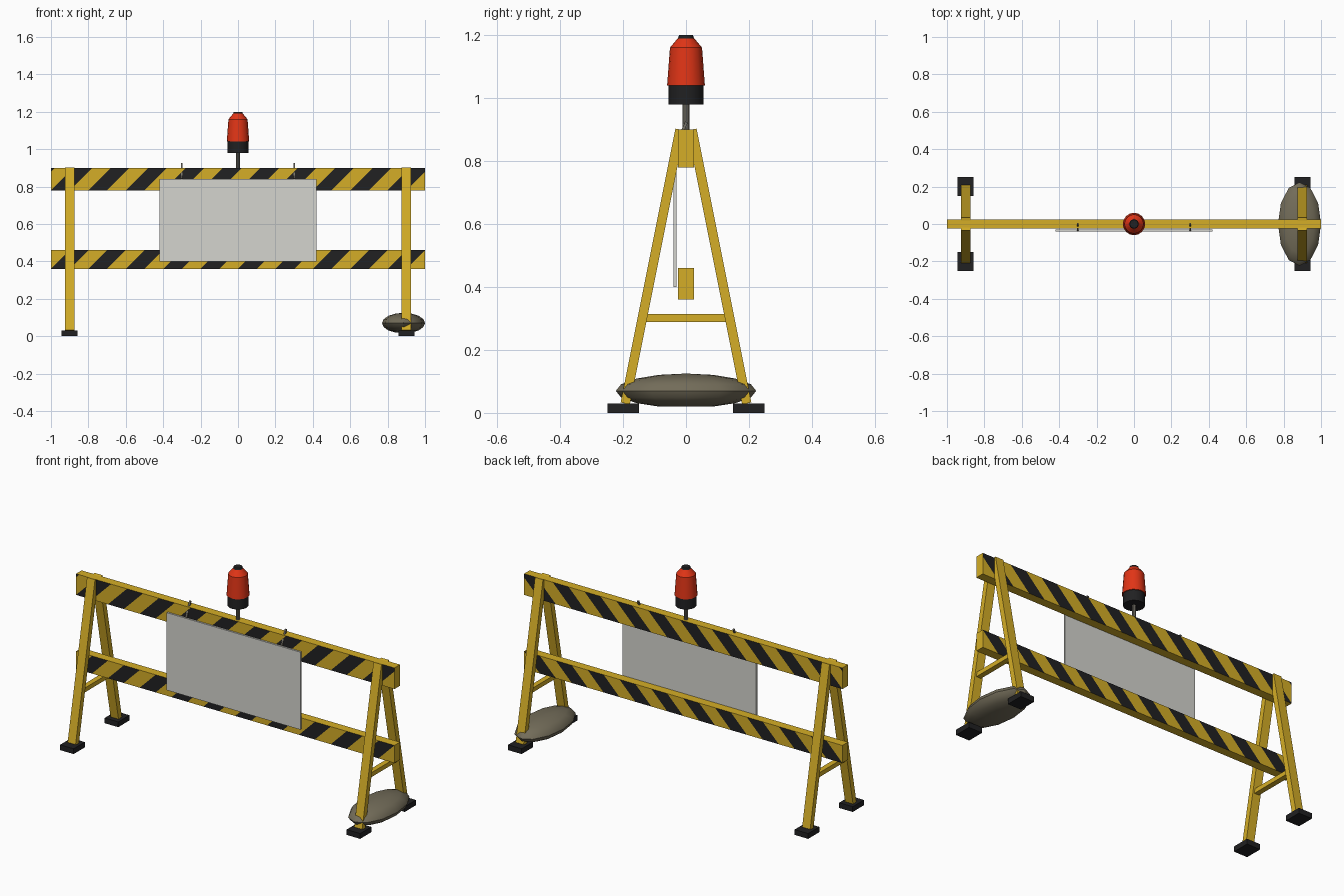
import bpy, bmesh, math
from mathutils import Vector, Matrix

if "Cube" in bpy.data.objects:
    bpy.data.objects.remove(bpy.data.objects["Cube"])


def material(name, rgb):
    m = bpy.data.materials.new(name)
    m.diffuse_color = (*rgb, 1)
    m.use_nodes = True
    m.node_tree.nodes["Principled BSDF"].inputs["Base Color"].default_value = m.diffuse_color
    return m


YELLOW = material("safety yellow", (0.66, 0.42, 0.02))
BLACK = material("rubber black", (0.015, 0.015, 0.016))
RED = material("lamp red", (0.75, 0.035, 0.008))
WHITE = material("panel grey white", (0.66, 0.66, 0.62))
METAL = material("bare metal", (0.18, 0.17, 0.14))
CANVAS = material("sandbag canvas", (0.17, 0.15, 0.10))


def finish(name, bm, mats, smooth=False):
    bmesh.ops.recalc_face_normals(bm, faces=bm.faces)
    me = bpy.data.meshes.new(name)
    bm.to_mesh(me)
    bm.free()
    for m in mats:
        me.materials.append(m)
    ob = bpy.data.objects.new(name, me)
    bpy.context.collection.objects.link(ob)
    if smooth:
        bpy.ops.object.select_all(action='DESELECT')
        ob.select_set(True)
        bpy.context.view_layer.objects.active = ob
        bpy.ops.object.shade_smooth_by_angle(angle=math.radians(35))
    return ob


def box_bm(center, size):
    bm = bmesh.new()
    bmesh.ops.create_cube(bm, size=1, matrix=Matrix.Translation(center) @ Matrix.Diagonal((*size, 1)))
    return bm


def box(name, center, size, mat):
    return finish(name, box_bm(center, size), [mat])


def beam(name, a, b, wx, wy, mat):
    # box stretched between two points lying in a yz plane
    a, b = Vector(a), Vector(b)
    d = b - a
    rot = Matrix.Rotation(math.atan2(-d.y, d.z), 4, 'X')
    bm = bmesh.new()
    bmesh.ops.create_cube(bm, size=1, matrix=Matrix.Translation((a + b) / 2) @ rot
                          @ Matrix.Diagonal((wx, wy, d.length, 1)))
    return finish(name, bm, [mat])


def lathe(name, profile, mat, n=16):
    # capped solid of revolution round the z axis
    bm = bmesh.new()
    rings = [[bm.verts.new((r * math.cos(2 * math.pi * i / n), r * math.sin(2 * math.pi * i / n), z))
              for i in range(n)] for r, z in profile]
    for p, q in zip(rings, rings[1:]):
        for i in range(n):
            j = (i + 1) % n
            bm.faces.new((p[i], p[j], q[j], q[i]))
    bm.faces.new(rings[0])
    bm.faces.new(rings[-1])
    return finish(name, bm, [mat], True)


# striped rails: diagonal cuts, dark bands on front and back faces only
def rail(name, z0, z1):
    bm = box_bm((0, 0, (z0 + z1) / 2), (2, 0.05, z1 - z0))
    for k in range(-13, 11):
        bmesh.ops.bisect_plane(bm, geom=bm.verts[:] + bm.edges[:] + bm.faces[:],
                               plane_co=(k * 0.1, 0, z0), plane_no=(1, 0, -1))
    bm.normal_update()
    for f in bm.faces:
        c = f.calc_center_median()
        if abs(f.normal.y) > 0.9 and math.floor((c.x - (c.z - z0)) / 0.1) % 2 == 0:
            f.material_index = 1
    finish(name, bm, [YELLOW, BLACK])


rail("top_rail", 0.78, 0.90)
rail("lower_rail", 0.36, 0.46)

# A-frames with feet
for sx, side in ((-1, "left"), (1, "right")):
    x = 0.9 * sx
    for sy, end in ((-1, "front"), (1, "back")):
        beam(f"{side}_{end}_leg", (x, 0.193 * sy, 0.03), (x, 0.019 * sy, 0.90), 0.05, 0.03, YELLOW)
        box(f"{side}_{end}_foot", (x, 0.2 * sy, 0.015), (0.085, 0.1, 0.03), BLACK)
    box(f"{side}_crossbar", (x, 0, 0.302), (0.03, 0.27, 0.025), YELLOW)
    # hook pin joining the panel to the top rail
    beam(f"{side}_panel_hook", (0.3 * sx, -0.036, 0.842), (0.3 * sx, 0.002, 0.924), 0.009, 0.009, METAL)

# blank sign panel
box("sign_panel", (0, -0.035, 0.62), (0.84, 0.01, 0.44), WHITE)

# warning lamp
lathe("lamp_post", [(0.011, 0.88), (0.011, 0.99)], METAL, 10)
lathe("lamp_base", [(0.055, 0.98), (0.055, 1.04)], BLACK)
lathe("lamp_lens", [(0.06, 1.04), (0.051, 1.16), (0.026, 1.19)], RED)
lathe("lamp_cap", [(0.026, 1.188), (0.022, 1.2)], BLACK)

# slumped sandbag, flattened underneath
bm = bmesh.new()
bmesh.ops.create_uvsphere(bm, u_segments=12, v_segments=8, radius=1)
for v in bm.verts:
    v.co = Vector((0.885 + 0.115 * v.co.x, 0.223 * v.co.y, max(0.07 + 0.055 * v.co.z, 0.02)))
finish("sandbag", bm, [CANVAS], True)
